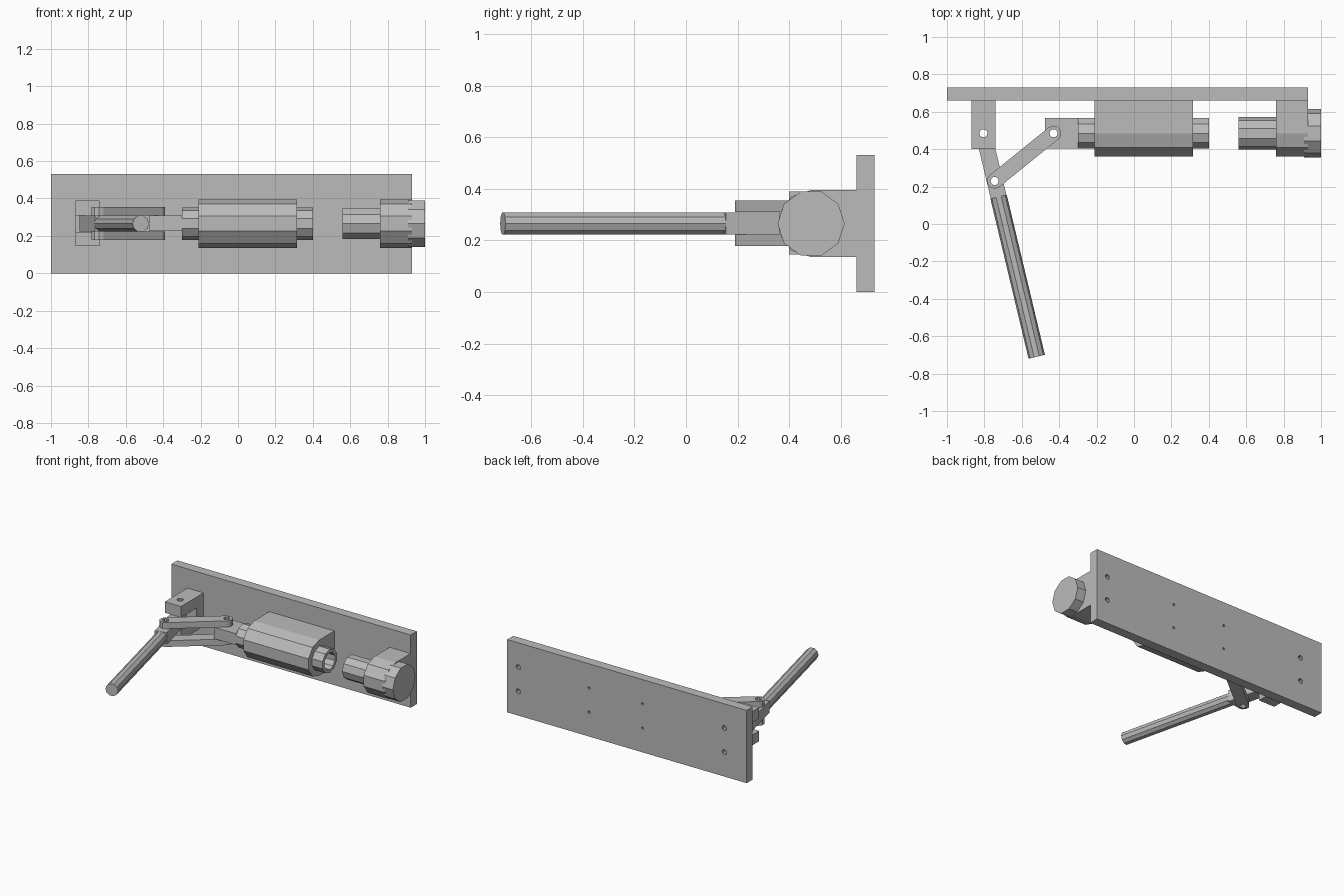
import bpy, bmesh
from math import sin, cos, pi, radians, atan2
from mathutils import Vector

if "Cube" in bpy.data.objects:
    bpy.data.objects.remove(bpy.data.objects["Cube"], do_unlink=True)

grey = bpy.data.materials.new("plain grey")
grey.use_nodes = True
colour = (0.5, 0.5, 0.5, 1)
grey.diffuse_color = colour
grey.node_tree.nodes["Principled BSDF"].inputs["Base Color"].default_value = colour

AXIS_Y, AXIS_Z = 0.485, 0.265      # centre line of the plunger
BACK = 0.66                        # front surface of the base plate
PIVOT = Vector((-0.805, 0.485))
LINK_A = Vector((-0.745, 0.23))
LINK_B = Vector((-0.43, 0.485))
SIDES = 10


def place(axis, a, b, t):
    return {"x": (t, a, b), "y": (a, t, b), "z": (a, b, t)}[axis]


def prism(name, points, axis, lo, hi):
    """Extrude a flat outline along one axis."""
    bm = bmesh.new()
    ends = [[bm.verts.new(place(axis, a, b, t)) for a, b in points] for t in (lo, hi)]
    bm.faces.new(ends[0])
    bm.faces.new(ends[1])
    n = len(points)
    for i in range(n):
        j = (i + 1) % n
        bm.faces.new((ends[0][i], ends[0][j], ends[1][j], ends[1][i]))
    bmesh.ops.recalc_face_normals(bm, faces=bm.faces)
    mesh = bpy.data.meshes.new(name)
    bm.to_mesh(mesh)
    bm.free()
    mesh.materials.append(grey)
    obj = bpy.data.objects.new(name, mesh)
    bpy.context.collection.objects.link(obj)
    return obj


def box(name, x, y, z):
    outline = [(x[0], y[0]), (x[1], y[0]), (x[1], y[1]), (x[0], y[1])]
    return prism(name, outline, "z", *z)


def arc(centre, r, start, end, steps):
    angles = [start + (end - start) * i / steps for i in range(steps + 1)]
    return [(centre[0] + r * cos(a), centre[1] + r * sin(a)) for a in angles]


def ring(centre, r, turn=0.0, n=SIDES):
    return arc(centre, r, turn, turn + 2 * pi, n)[:-1]


def boolean(target, tools, operation="DIFFERENCE"):
    """Apply each tool to the target, then discard the tool."""
    for tool in tools:
        tool.hide_render = True
        mod = target.modifiers.new("cut", "BOOLEAN")
        mod.operation, mod.solver, mod.object = operation, "EXACT", tool
        graph = bpy.context.evaluated_depsgraph_get()
        mesh = bpy.data.meshes.new_from_object(target.evaluated_get(graph))
        target.modifiers.clear()
        target.data = mesh
        bpy.data.objects.remove(tool, do_unlink=True)
    return target


def pin_hole(centre):
    return prism("pin_cutter", ring(centre, 0.022), "z", 0, 0.6)


# Base plate with four large and four small screw holes
plate = box("base_plate", (-1, 0.93), (BACK, 0.73), (0, 0.53))
boolean(plate, [prism("screw_cutter", ring((x, AXIS_Z + s * 0.088), r), "y", 0.6, 0.8)
                for x, r in ((0.84, 0.018), (0.27, 0.009), (-0.16, 0.009), (-0.82, 0.018))
                for s in (-1, 1)])

# Slotted pivot bracket
bracket = box("pivot_bracket", (-0.87, -0.74), (0.4, BACK), (0.145, 0.39))
boolean(bracket, [box("slot_cutter", (-1, -0.6), (0.3, 0.58), (0.22, 0.31)),
                  pin_hole(PIVOT)])

# Guide body and end holder share a rounded-front profile
profile = arc((AXIS_Y, AXIS_Z), 0.13, pi / 2, 3 * pi / 2, SIDES // 2)
profile += [(BACK, AXIS_Z - 0.13), (BACK, AXIS_Z + 0.13)]
guide = prism("guide_body", profile, "x", -0.21, 0.315)
holder = prism("end_holder", profile, "x", 0.76, 0.93)

# Sliding plunger: hollow round bar with a flat tongue
centre = (AXIS_Y, AXIS_Z)
plunger = prism("plunger", ring(centre, 0.086, pi / 2), "x", -0.3, 0.4)
boolean(plunger, [prism("bore_cutter", ring(centre, 0.062, pi / 2), "x", 0.2, 0.5)])
tongue = box("plunger_tongue", (-0.475, -0.3), (0.404, 0.567), (0.225, 0.308))
boolean(tongue, [pin_hole(LINK_B)])

# Screw tip and turning knob
prism("screw_tip", ring(centre, 0.086), "x", 0.56, 0.8)
prism("screw_knob", ring(centre, 0.13), "x", 0.91, 1.0)

# Pair of round-ended links
heading = LINK_B - LINK_A
angle = atan2(heading.y, heading.x)
outline = arc(LINK_B, 0.041, angle - pi / 2, angle + pi / 2, 5)
outline += arc(LINK_A, 0.041, angle + pi / 2, angle + 3 * pi / 2, 5)
for name, lo, hi in (("upper_link", 0.31, 0.355), ("lower_link", 0.178, 0.223)):
    boolean(prism(name, outline, "z", lo, hi), [pin_hole(LINK_A), pin_hole(LINK_B)])

# Flat lever turning on the bracket
lever_end = Vector((-0.52, -0.71))
along = (lever_end - PIVOT).normalized()
across = Vector((-along.y, along.x))
angle = atan2(along.y, along.x)
joint = PIVOT + along * 0.35
outline = arc(PIVOT, 0.043, angle + pi / 2, angle + 3 * pi / 2, 5)
outline += [tuple(joint - across * 0.043), tuple(joint + across * 0.043)]
lever = prism("lever_bar", outline, "z", 0.223, 0.309)
boolean(lever, [pin_hole(PIVOT), pin_hole(LINK_A)])

# Round grip continuing the lever
grip = prism("lever_grip", ring((0, 0), 0.045), "x", 0, (lever_end - joint).length)
grip.location = (joint.x, joint.y, AXIS_Z)
grip.rotation_euler.z = angle
